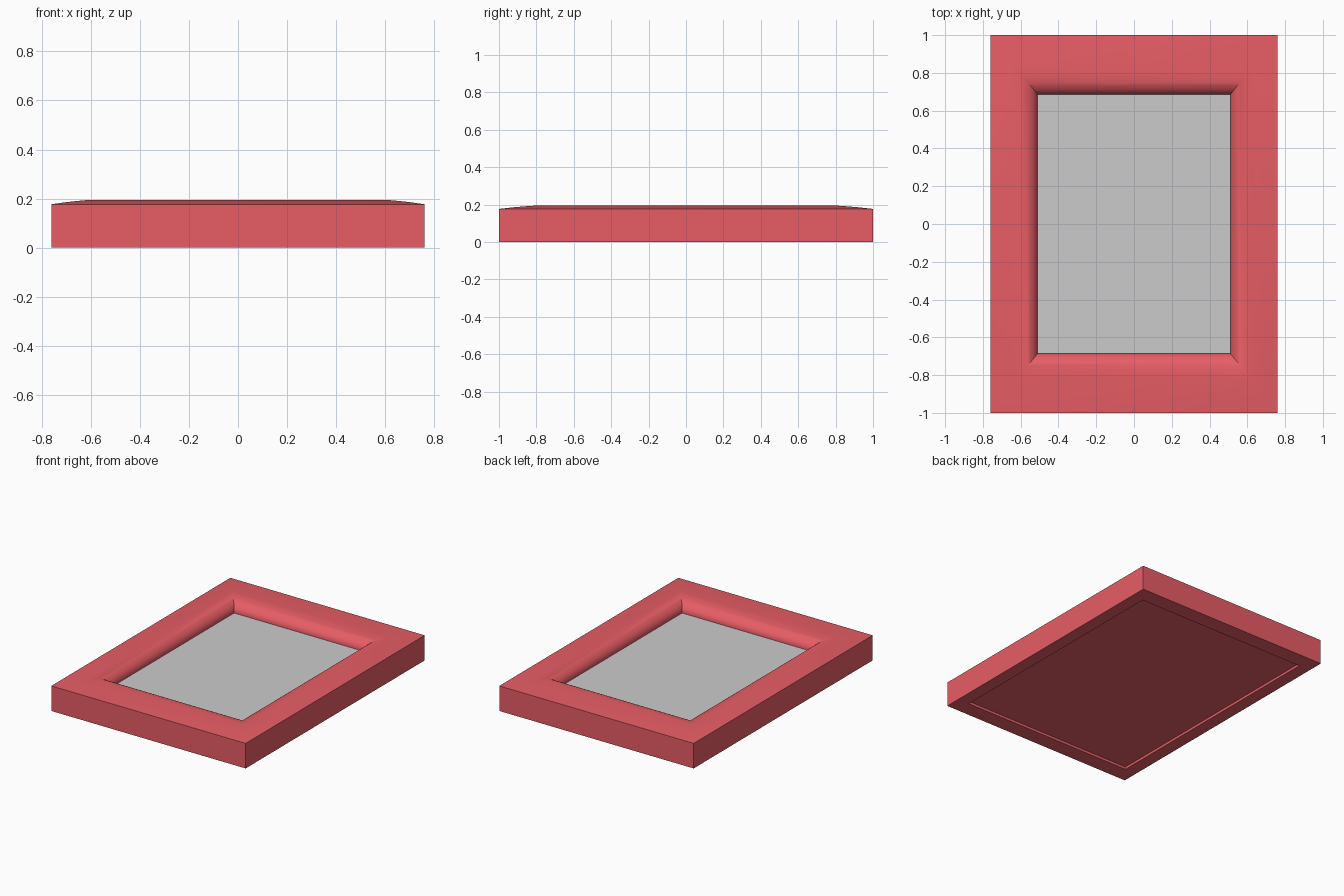
import bpy, bmesh, math

if "Cube" in bpy.data.objects:
    bpy.data.objects.remove(bpy.data.objects["Cube"])

HX, HY = 0.76, 1.0        # outer half size
WX, WY = 0.25, 0.315      # moulding width on the x and y sides

red = bpy.data.materials.new("red_paint")
red.diffuse_color = (0.80, 0.11, 0.13, 1)
red.use_nodes = True
red.node_tree.nodes["Principled BSDF"].inputs["Base Color"].default_value = red.diffuse_color


def finish(name, bm, mat=None):
    bmesh.ops.recalc_face_normals(bm, faces=bm.faces)
    me = bpy.data.meshes.new(name)
    bm.to_mesh(me)
    bm.free()
    ob = bpy.data.objects.new(name, me)
    bpy.context.collection.objects.link(ob)
    if mat:
        me.materials.append(mat)
    return ob


def slab(name, hx, hy, z0, z1, mat=None):
    bm = bmesh.new()
    bmesh.ops.create_cube(bm, size=1)
    for v in bm.verts:
        v.co = (v.co.x * 2 * hx, v.co.y * 2 * hy, z0 + (v.co.z + 0.5) * (z1 - z0))
    return finish(name, bm, mat)


# Moulding cross-section: (fraction from outer edge to opening, height)
profile = [(0, 0), (0, 0.177), (0.22, 0.185), (0.44, 0.191), (0.62, 0.195)]
# Convex roll down into the opening
for i in range(1, 11):
    a = math.pi / 2 * i / 10
    profile.append((0.62 + 0.38 * math.sin(a), 0.120 + 0.075 * math.cos(a)))
# Inner wall and the rebate at the back
profile += [(1, 0.06), (0.36, 0.06), (0.36, 0)]

# Mitred frame: the section swept round four corners
bm = bmesh.new()
rings = [[bm.verts.new((sx * (HX - t * WX), sy * (HY - t * WY), z)) for t, z in profile]
         for sx, sy in ((1, 1), (-1, 1), (-1, -1), (1, -1))]
n = len(profile)
for k in range(4):
    a, b = rings[k], rings[(k + 1) % 4]
    for i in range(n):
        j = (i + 1) % n
        bm.faces.new((a[i], a[j], b[j], b[i]))
frame = finish("frame", bm, red)
bpy.context.view_layer.objects.active = frame
frame.select_set(True)
bpy.ops.object.shade_smooth_by_angle(angle=math.radians(30))

# Backing board sits in the rebate, slightly below the rear face
slab("back_panel", HX - 0.36 * WX, HY - 0.36 * WY, 0.018, 0.06, red)

# Grey picture inside the opening
slab("picture", HX - WX, HY - WY, 0.06, 0.115)
